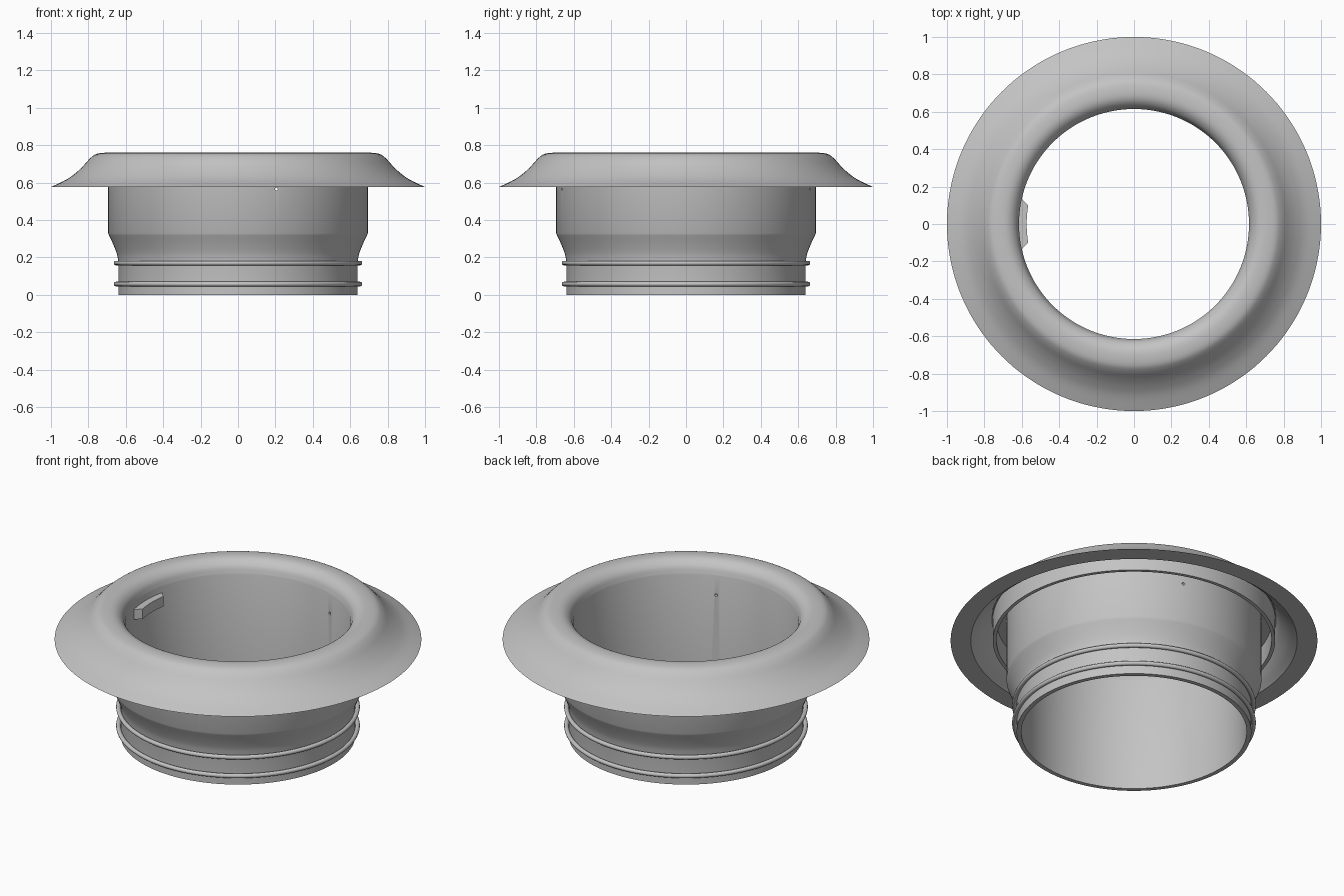
import bpy, bmesh, math
from mathutils import Matrix, Vector

cube = bpy.data.objects.get("Cube")
if cube:
    bpy.data.objects.remove(cube, do_unlink=True)

grey = bpy.data.materials.new("plain grey")
grey.use_nodes = True
COLOUR = (0.55, 0.55, 0.55, 1)
grey.diffuse_color = COLOUR
grey.node_tree.nodes["Principled BSDF"].inputs["Base Color"].default_value = COLOUR


def finish(bm, name):
    bmesh.ops.recalc_face_normals(bm, faces=bm.faces)
    mesh = bpy.data.meshes.new(name)
    bm.to_mesh(mesh)
    bm.free()
    mesh.materials.append(grey)
    obj = bpy.data.objects.new(name, mesh)
    bpy.context.collection.objects.link(obj)
    return obj


def smooth(obj, angle=30):
    bpy.ops.object.select_all(action='DESELECT')
    obj.select_set(True)
    bpy.context.view_layer.objects.active = obj
    bpy.ops.object.shade_smooth_by_angle(angle=math.radians(angle))


def curve(points, steps=5):
    """Smooth Catmull-Rom run through (radius, height) points."""
    p = [Vector(q) for q in points]
    p = [2 * p[0] - p[1]] + p + [2 * p[-1] - p[-2]]
    out = []
    for a, b, c, d in zip(p, p[1:], p[2:], p[3:]):
        for i in range(steps):
            t = i / steps
            out.append(0.5 * (2 * b + (c - a) * t + (2 * a - 5 * b + 4 * c - d) * t ** 2
                              + (3 * b - a - 3 * c + d) * t ** 3))
    return out + [p[-2]]


def lathe(name, profile, steps=144):
    bm = bmesh.new()
    verts = [bm.verts.new((r, 0, z)) for r, z in profile]
    edges = [bm.edges.new((v, verts[(i + 1) % len(verts)])) for i, v in enumerate(verts)]
    bmesh.ops.spin(bm, geom=verts + edges, axis=(0, 0, 1), cent=(0, 0, 0),
                   angle=math.tau, steps=steps, use_merge=True)
    bmesh.ops.remove_doubles(bm, verts=bm.verts, dist=1e-5)
    return finish(bm, name)


# Sleeve, rolled rim and flared flange as one turned section
neck = curve([(0.64, 0.18), (0.648, 0.22), (0.667, 0.27), (0.695, 0.33)])
gap = [(0.695, 0.70), (0.75, 0.70), (0.75, 0.578), (0.77, 0.578), (0.77, 0.71)]
hollow = curve([(0.775, 0.71), (0.795, 0.672), (0.84, 0.618), (0.89, 0.577)])
flare = curve([(1.0, 0.577), (0.92, 0.615), (0.87, 0.65), (0.83, 0.687), (0.79, 0.731),
               (0.755, 0.754), (0.70, 0.76), (0.66, 0.75), (0.63, 0.722), (0.615, 0.68)])
flange = lathe("flanged_sleeve", [(0.615, 0), (0.64, 0)] + neck + gap + hollow + flare)

# Small pin holes through the front and back of the sleeve
bm = bmesh.new()
bmesh.ops.create_cone(bm, cap_ends=True, segments=16, radius1=0.008, radius2=0.008, depth=1.8,
                      matrix=Matrix.Translation((0.205, 0, 0.565))
                      @ Matrix.Rotation(math.pi / 2, 4, 'X'))
cutter = finish(bm, "pin_hole_cutter")
cutter.hide_render = True
cut = flange.modifiers.new("pin_holes", 'BOOLEAN')
cut.operation = 'DIFFERENCE'
cut.solver = 'EXACT'
cut.object = cutter
bpy.context.view_layer.objects.active = flange
bpy.ops.object.modifier_apply(modifier=cut.name)
bpy.data.objects.remove(cutter, do_unlink=True)
smooth(flange)

# Sealing rings round the lower sleeve
for name, z in (("lower_sealing_ring", 0.058), ("upper_sealing_ring", 0.17)):
    circle = [(0.652 + 0.0125 * math.cos(math.tau * i / 12),
               z + 0.0125 * math.sin(math.tau * i / 12)) for i in range(12)]
    smooth(lathe(name, circle), 60)


def arc(radius, degrees, count=12):
    angles = [math.radians(180 - degrees + 2 * degrees * i / count) for i in range(count + 1)]
    return [(radius * math.cos(a), radius * math.sin(a), 0.585) for a in angles]


# Inner locking tab on the right wall, with tapered ends
bm = bmesh.new()
outline = arc(0.574, 10) + arc(0.625, 13)[::-1]
base = bm.faces.new([bm.verts.new(p) for p in outline])
# Extruding keeps the base face, so the tab is closed on both sides
top = bmesh.ops.extrude_face_region(bm, geom=[base], use_keep_orig=True)["geom"]
bmesh.ops.translate(bm, verts=[g for g in top if isinstance(g, bmesh.types.BMVert)],
                    vec=(0, 0, 0.06))
smooth(finish(bm, "locking_tab"))
